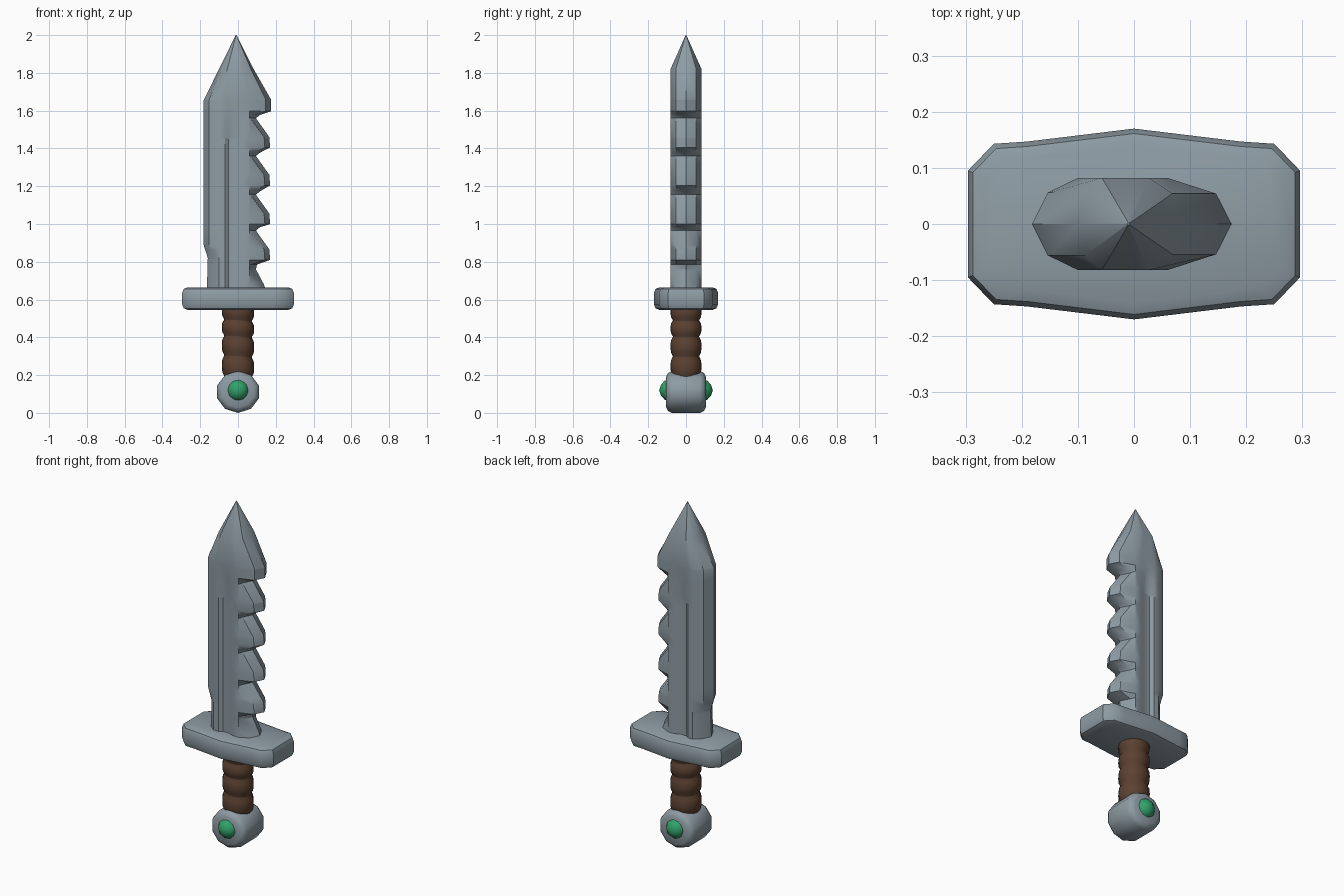
import bpy, bmesh, math
from mathutils import Matrix

if "Cube" in bpy.data.objects:
    bpy.data.objects.remove(bpy.data.objects["Cube"])


def material(name, rgb):
    m = bpy.data.materials.new(name)
    m.diffuse_color = (*rgb, 1)
    m.use_nodes = True
    m.node_tree.nodes["Principled BSDF"].inputs["Base Color"].default_value = m.diffuse_color
    return m


STEEL = material("steel grey", (0.27, 0.33, 0.37))
LEATHER = material("leather brown", (0.105, 0.052, 0.03))
GREEN = material("gem green", (0.03, 0.36, 0.14))


def finish(bm, name, mat, angle=35, bevel=0, segments=2):
    bmesh.ops.recalc_face_normals(bm, faces=bm.faces)
    me = bpy.data.meshes.new(name)
    bm.to_mesh(me)
    bm.free()
    ob = bpy.data.objects.new(name, me)
    bpy.context.collection.objects.link(ob)
    me.materials.append(mat)
    bpy.context.view_layer.objects.active = ob
    bpy.ops.object.select_all(action='DESELECT')
    ob.select_set(True)
    if bevel:
        mod = ob.modifiers.new("bevel", 'BEVEL')
        mod.width = bevel
        mod.segments = segments
        mod.limit_method = 'ANGLE'
        mod.angle_limit = math.radians(50)
        bpy.ops.object.modifier_apply(modifier=mod.name)
    bpy.ops.object.shade_smooth_by_angle(angle=math.radians(angle))
    return ob


def loft(rings):
    """Skin closed rings of equal length and cap both ends."""
    bm = bmesh.new()
    rows = [[bm.verts.new(p) for p in r] for r in rings]
    n = len(rows[0])
    for a, b in zip(rows, rows[1:]):
        for i in range(n):
            j = (i + 1) % n
            bm.faces.new((a[i], a[j], b[j], b[i]))
    bm.faces.new(rows[0][::-1])
    bm.faces.new(rows[-1])
    return bm


def interp(table, z):
    for (z0, v0), (z1, v1) in zip(table, table[1:]):
        if z <= z1:
            return v0 + (v1 - v0) * max(0, z - z0) / (z1 - z0)
    return table[-1][1]


# blade: left edge is plain, right edge is sawtoothed, with a shallow groove
left = [(0.64, -0.165), (0.82, -0.160), (0.89, -0.182), (1.655, -0.182), (2.0, -0.012)]
right = [(0.64, 0.15), (0.68, 0.137), (0.76, 0.095), (0.785, 0.10)]
for tip in (0.81, 1.00, 1.205, 1.405):
    right += [(tip, 0.17), (tip + 0.055, 0.166), (tip + 0.155, 0.095), (tip + 0.172, 0.115)]
right += [(1.597, 0.174), (1.66, 0.174), (1.82, 0.083), (2.0, -0.008)]


def section(z):
    xl, xr = interp(left, z), interp(right, z)
    s = min(1, (2.0 - z) / 0.345)             # narrowing towards the point
    t = 0.08 * min(1, (2.0 - z) / 0.18) + 0.002
    groove = 0.014 * max(0, min(1, (1.65 - z) / 0.2))
    half = [(xl + 0.028 * s, 0.68 * t), (-0.01 - 0.09 * s, t), (-0.01 - 0.06 * s, t),
            (-0.01 - 0.04 * s, t - groove), (-0.01, t - groove), (-0.01 + 0.03 * s, t),
            (min(-0.01 + 0.07 * s, xr - 0.03 * s), t), (xr - 0.028 * s, 0.66 * t)]
    pts = [(xl, 0)] + half + [(xr, 0)] + [(x, -y) for x, y in half[::-1]]
    # tooth edges hang lower along the centre line
    return [(x, y, z) for x, y in pts]


heights = sorted({z for z, _ in left + right} | {1.45})
finish(loft([section(z) for z in heights]), "blade", STEEL, 32)

# guard: bowed slab with cut corners
q = [(0.296, 0.095), (0.25, 0.143), (0.19, 0.147), (0, 0.17)]
q += [(-x, y) for x, y in q[-2::-1]]
outline = q + [(-x, -y) for x, y in q]
finish(loft([[(x, y, z) for x, y in outline] for z in (0.545, 0.665)]),
       "guard", STEEL, 40, 0.03)

# grip: stacked leather bands, slightly tilted
rings = []
for z0, z1 in ((0.19, 0.30), (0.30, 0.405), (0.405, 0.49), (0.49, 0.58)):
    for f, r in ((0.02, 0.073), (0.2, 0.083), (0.5, 0.086), (0.8, 0.083), (0.98, 0.073)):
        ring = []
        for i in range(16):
            a = math.tau * i / 16
            x, y = r * math.cos(a), 0.96 * r * math.sin(a)
            ring.append((x, y, z0 + (z1 - z0) * f - 0.06 * x))
        rings.append(ring)
finish(loft(rings), "grip", LEATHER, 45)

# pommel: chunky disc facing front and back
rings = []
for y, r in ((-0.105, 0.085), (-0.095, 0.105), (-0.075, 0.116),
             (0.075, 0.116), (0.095, 0.105), (0.105, 0.085)):
    rings.append([(r * math.cos(math.tau * (i + 0.5) / 10), y,
                   0.111 + r * math.sin(math.tau * (i + 0.5) / 10) * 1.0)
                  for i in range(10)])
pommel = loft(rings)
low = min(v.co.z for v in pommel.verts)
for v in pommel.verts:
    v.co.z = (v.co.z - low) * 0.222 / (2 * (0.111 - low))
finish(pommel, "pommel", STEEL, 40)

# gems on both faces of the pommel
for side, name in ((-1, "front_gem"), (1, "back_gem")):
    bm = bmesh.new()
    bmesh.ops.create_icosphere(bm, subdivisions=2, radius=0.06,
                               matrix=Matrix.Translation((0, side * 0.082, 0.12)))
    finish(bm, name, GREEN, 25)
